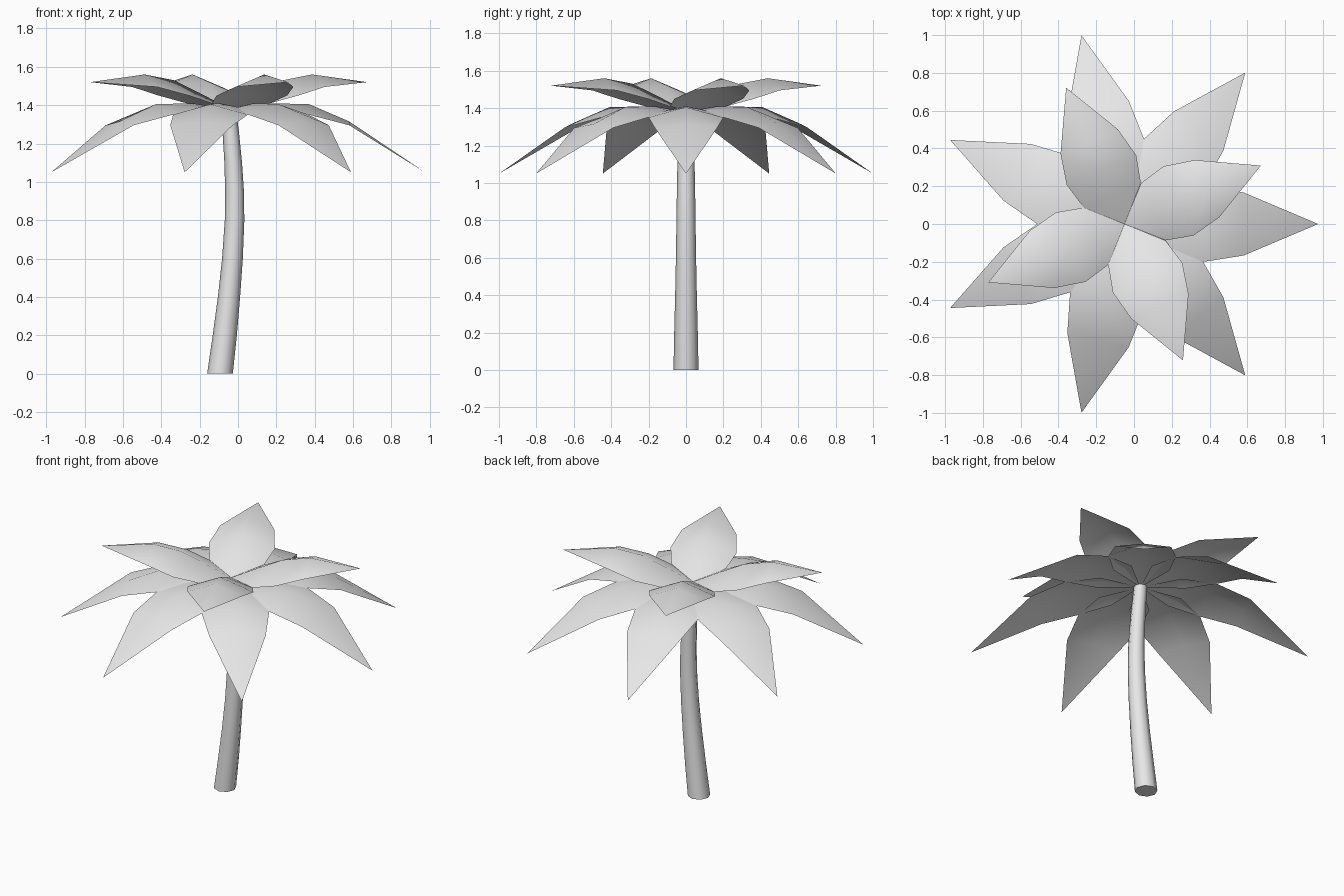
import bpy, bmesh
from math import cos, sin, pi, radians
from mathutils import Matrix

cube = bpy.data.objects.get("Cube")
if cube:
    bpy.data.objects.remove(cube, do_unlink=True)

grey = bpy.data.materials.new("light_grey")
grey.use_nodes = True
grey.diffuse_color = (0.8, 0.8, 0.8, 1)
grey.node_tree.nodes["Principled BSDF"].inputs["Base Color"].default_value = (0.8, 0.8, 0.8, 1)

CROWN_X = -0.05  # the trunk leans, so the crown sits off centre


def finish(name, bm, angle):
    mesh = bpy.data.meshes.new(name)
    bm.to_mesh(mesh)
    bm.free()
    mesh.materials.append(grey)
    obj = bpy.data.objects.new(name, mesh)
    bpy.context.collection.objects.link(obj)
    bpy.ops.object.select_all(action="DESELECT")
    obj.select_set(True)
    bpy.context.view_layer.objects.active = obj
    bpy.ops.object.shade_smooth_by_angle(angle=radians(angle))
    return obj


def frond(name, stations, angle):
    """Single-sheet leaf; stations are (reach, half width, rib z, edge z)."""
    bm = bmesh.new()
    rows = [[bm.verts.new((r, side * w, rib if side == 0 else edge))
             for side in (-1, 0, 1)] for r, w, rib, edge in stations]
    for a, b in zip(rows, rows[1:]):
        for i in (0, 1):
            bm.faces.new((a[i], b[i], b[i + 1], a[i + 1]))
    # close the pointed ends
    bmesh.ops.remove_doubles(bm, verts=bm.verts, dist=0.0001)
    bm.transform(Matrix.Translation((CROWN_X, 0, 0)) @ Matrix.Rotation(angle, 4, "Z"))
    return finish(name, bm, 60)


# Trunk: tapered, gently bowed tube of (centre x, z, radius) rings
SIDES = 8
trunk_rings = [(-0.094, 0, 0.067), (-0.069, 0.2, 0.063), (-0.047, 0.4, 0.058),
               (-0.029, 0.6, 0.054), (-0.018, 0.8, 0.051), (-0.018, 0.95, 0.049),
               (-0.025, 1.1, 0.046), (-0.037, 1.25, 0.043), (-0.05, 1.38, 0.04)]
bm = bmesh.new()
rings = [[bm.verts.new((x + r * cos(2 * pi * i / SIDES), r * sin(2 * pi * i / SIDES), z))
          for i in range(SIDES)] for x, z, r in trunk_rings]
for a, b in zip(rings, rings[1:]):
    for i in range(SIDES):
        j = (i + 1) % SIDES
        bm.faces.new((a[i], a[j], b[j], b[i]))
bm.faces.new(rings[0][::-1])
bm.faces.new(rings[-1])
finish("trunk", bm, 60)

# Lower crown: seven drooping fronds
lower = [(0, 0, 1.38, 1.38), (0.21, 0.167, 1.41, 1.375), (0.42, 0.2, 1.405, 1.35),
         (0.63, 0.167, 1.315, 1.295), (1.025, 0, 1.05, 1.05)]
for k in range(7):
    frond(f"lower_frond_{k + 1}", lower, 2 * pi * k / 7)

# Upper crown: four shorter, raised fronds
upper = [(0, 0, 1.385, 1.385), (0.166, 0.165, 1.465, 1.41), (0.31, 0.2, 1.53, 1.45),
         (0.475, 0.165, 1.56, 1.495), (0.785, 0, 1.52, 1.52)]
for k in range(4):
    frond(f"upper_frond_{k + 1}", upper, radians(23.2) + pi * k / 2)
